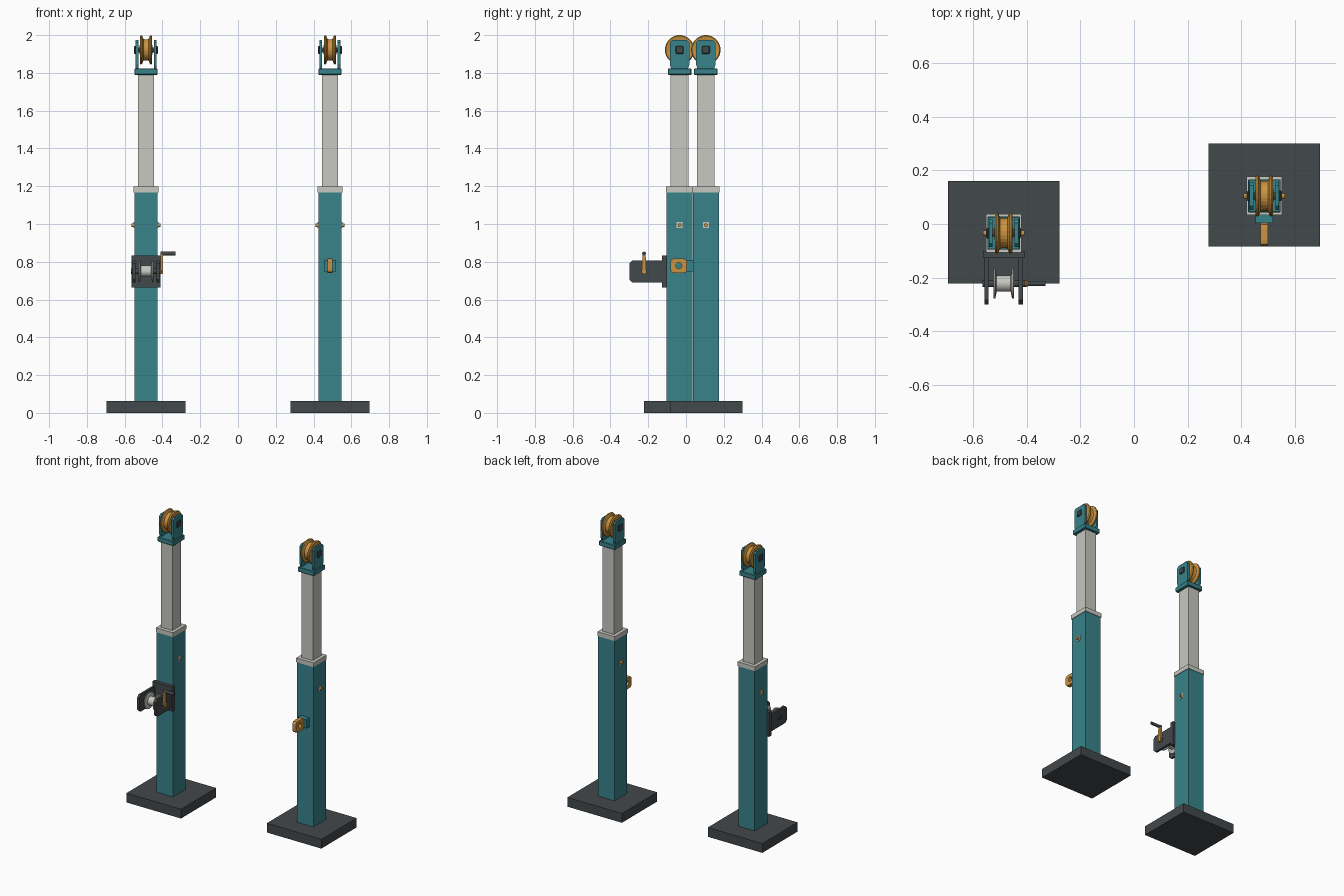
import bpy, bmesh, math
from mathutils import Vector

if "Cube" in bpy.data.objects:
    bpy.data.objects.remove(bpy.data.objects["Cube"])


def material(name, rgb):
    m = bpy.data.materials.new(name)
    m.diffuse_color = (*rgb, 1)
    m.use_nodes = True
    m.node_tree.nodes["Principled BSDF"].inputs["Base Color"].default_value = m.diffuse_color
    return m


TEAL = material("teal_paint", (0.04, 0.23, 0.26))
DARK = material("dark_steel", (0.055, 0.065, 0.07))
PALE = material("pale_steel", (0.57, 0.58, 0.53))
GOLD = material("amber_paint", (0.60, 0.29, 0.05))


def finish(name, bm, mat):
    bmesh.ops.recalc_face_normals(bm, faces=bm.faces)
    me = bpy.data.meshes.new(name)
    bm.to_mesh(me)
    bm.free()
    me.materials.append(mat)
    ob = bpy.data.objects.new(name, me)
    bpy.context.collection.objects.link(ob)
    return ob


def box(name, x, y, z, mat, bevel=0.0):
    """Box from (min, max) ranges."""
    bm = bmesh.new()
    bmesh.ops.create_cube(bm, size=1)
    for v in bm.verts:
        v.co = Vector([(r[0] + r[1]) / 2 + c * (r[1] - r[0]) for r, c in zip((x, y, z), v.co)])
    if bevel:
        bmesh.ops.bevel(bm, geom=bm.edges[:], offset=bevel, segments=1, affect='EDGES')
    return finish(name, bm, mat)


def plate(name, x, outline, mat):
    """Extrude a y-z outline along x."""
    bm = bmesh.new()
    face = bm.faces.new([bm.verts.new((x[0], y, z)) for y, z in outline])
    ext = bmesh.ops.extrude_face_region(bm, geom=[face])
    verts = [g for g in ext["geom"] if isinstance(g, bmesh.types.BMVert)]
    bmesh.ops.translate(bm, verts=verts, vec=(x[1] - x[0], 0, 0))
    return finish(name, bm, mat)


def turned(name, center, profile, mat, sides=24, closed=False):
    """Revolve (x offset, radius) points around an x axis through center."""
    bm = bmesh.new()
    cx, cy, cz = center
    rings = [[bm.verts.new((cx + px, cy + r * math.cos(2 * math.pi * (i + 0.5) / sides),
                            cz + r * math.sin(2 * math.pi * (i + 0.5) / sides)))
              for i in range(sides)] for px, r in profile]
    pairs = list(zip(rings, rings[1:])) + ([(rings[-1], rings[0])] if closed else [])
    for a, b in pairs:
        for i in range(sides):
            j = (i + 1) % sides
            bm.faces.new((a[i], a[j], b[j], b[i]))
    if not closed:
        bm.faces.new(rings[0])
        bm.faces.new(rings[-1])
    return finish(name, bm, mat)


def rod(name, x, y, z, r, mat, sides=12):
    return turned(name, (0, y, z), [(x[0], r), (x[1], r)], mat, sides)


def span(c, h):
    return (c - h, c + h)


def mirrored(cx, a, b):
    return [(cx - b, cx - a), (cx + a, cx + b)]


# Two telescopic posts
for side, cx, cy in (("left", -0.487, -0.034), ("right", 0.487, 0.105)):
    by = cy + 0.003
    box(side + "_base", span(cx, 0.208), span(by, 0.192), (0, 0.064), DARK)
    box(side + "_outer_tube", span(cx, 0.062), span(cy, 0.069), (0.06, 1.17), TEAL)
    box(side + "_collar", span(cx, 0.066), span(cy, 0.072), (1.168, 1.198), PALE)
    box(side + "_inner_tube", span(cx, 0.043), span(cy, 0.047), (1.15, 1.80), PALE)
    box(side + "_head_cap", span(cx, 0.061), span(cy, 0.062), (1.79, 1.823), TEAL, 0.003)

    # Locking pin with square bosses
    rod(side + "_lock_pin", span(cx, 0.077), cy, 0.994, 0.01, GOLD)
    for i, xr in enumerate(mirrored(cx, 0.06, 0.065)):
        box(f"{side}_pin_boss_{i}", xr, span(cy, 0.016), span(0.994, 0.016), PALE)

    # Sheave cheeks and square axle heads
    h, top, c = 0.052, 1.974, 0.014
    outline = [(cy - 0.044, 1.82), (cy + 0.044, 1.82), (cy + h, 1.845), (cy + h, top - c),
               (cy + h - c, top), (cy - h + c, top), (cy - h, top - c), (cy - h, 1.845)]
    for i, xr in enumerate(mirrored(cx, 0.041, 0.055)):
        plate(f"{side}_head_cheek_{i}", xr, outline, TEAL)
    for i, xr in enumerate(mirrored(cx, 0.053, 0.064)):
        box(f"{side}_axle_head_{i}", xr, span(cy, 0.021), span(1.922, 0.021), DARK, 0.004)
    rod(side + "_axle", span(cx, 0.056), cy, 1.922, 0.014, DARK)

    # Grooved sheave
    half = [(0.006, 0.056), (0.014, 0.058), (0.021, 0.076), (0.027, 0.078), (0.033, 0.073),
            (0.029, 0.05), (0.033, 0.026), (0.035, 0.013)]
    turned(side + "_sheave", (cx, cy, 1.922),
           [(-x, r) for x, r in reversed(half)] + half, GOLD)

# Winch on the left post
wx, wy, wz = -0.487, -0.222, 0.75
box("winch_back_plate", span(wx, 0.077), (-0.128, -0.100), (0.665, 0.834), DARK)
f, b, lo, hi, c = -0.30, -0.12, 0.69, 0.806, 0.016
cheek = [(b, lo), (b, hi), (f + c, hi), (f, hi - c), (f, lo + c), (f + c, lo)]
for i, xr in enumerate(mirrored(wx, 0.056, 0.072)):
    plate(f"winch_cheek_{i}", xr, cheek, DARK)
half = [(0.026, 0.030), (0.031, 0.056), (0.036, 0.058), (0.039, 0.054), (0.036, 0.02)]
turned("winch_drum", (wx, wy, wz), [(-x, r) for x, r in reversed(half)] + half, PALE)
rod("winch_shaft", (wx - 0.079, wx + 0.085), wy, wz, 0.014, DARK)
plate("winch_crank_arm", (wx + 0.076, wx + 0.091),
      [(wy - 0.012, 0.735), (wy + 0.012, 0.735), (wy + 0.008, 0.853), (wy - 0.008, 0.853)], GOLD)
rod("winch_handle", (wx + 0.076, wx + 0.157), wy, 0.844, 0.010, DARK)

# Rope anchor on the right post
ax, ay, az = 0.487, -0.038, 0.779
box("anchor_block", span(ax, 0.033), (0.003, 0.04), span(az, 0.031), TEAL)
eye = bmesh.new()
n = 24
loops = {}
for xi, x in enumerate((ax - 0.014, ax + 0.014)):
    for k in range(2):
        ring = []
        for i in range(n):
            t = 2 * math.pi * i / n
            ct, st = math.cos(t), math.sin(t)
            # rounded square outside, round hole inside
            r = 0.016 if k else 1 / ((abs(ct) / 0.044) ** 6 + (abs(st) / 0.038) ** 6) ** (1 / 6)
            ring.append(eye.verts.new((x, ay + r * ct, az + r * st)))
        loops[xi, k] = ring
order = [loops[0, 0], loops[1, 0], loops[1, 1], loops[0, 1]]
for p, q in zip(order, order[1:] + order[:1]):
    for i in range(n):
        j = (i + 1) % n
        eye.faces.new((p[i], p[j], q[j], q[i]))
finish("anchor_eye", eye, GOLD)
